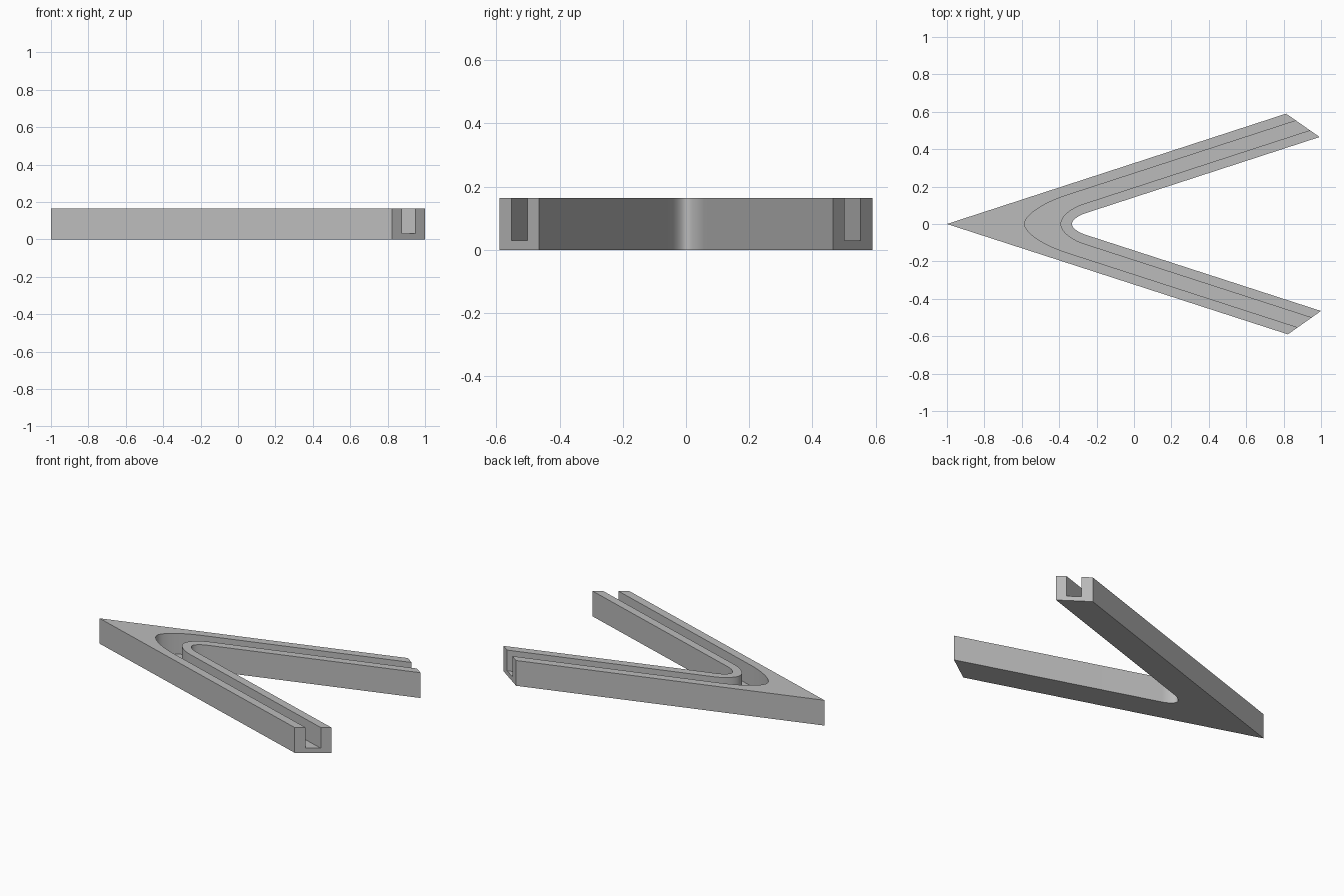
import bpy
import bmesh
from mathutils import Vector

cube = bpy.data.objects.get("Cube")
if cube:
    bpy.data.objects.remove(cube, do_unlink=True)

HEIGHT, FLOOR, STEPS = 0.165, 0.03, 14
OUTER_END, INNER_END = Vector((0.818, 0.59)), Vector((0.996, 0.465))
SLOPE = OUTER_END.y / (OUTER_END.x + 1)


def v_contour(t, apex=None, join=None):
    """V-shaped line ending a fraction t across the arm tip, with a rounded nose."""
    end = OUTER_END.lerp(INNER_END, t)
    if apex is None:
        half = [Vector((-1, 0)), end]
    else:
        on_line = lambda x: Vector((x, end.y + SLOPE * (x - end.x)))
        a, b, c = Vector((apex, 0)), on_line(apex), on_line(join)
        half = []
        for i in range(STEPS + 1):
            s = i / STEPS
            w0, w1, w2 = (1 - s) ** 2, 1.5 * s * (1 - s), s * s
            half.append((a * w0 + b * w1 + c * w2) / (w0 + w1 + w2))
        half.append(end)
    lower = [Vector((p.x, -p.y)) for p in reversed(half[1:])]
    # the two arms differ very slightly in length
    return [Vector((p.x - 0.008 * p.y, p.y)) for p in lower + half]


outer = v_contour(0)
groove_outer = v_contour(0.3, -0.585, -0.36)
groove_inner = v_contour(0.71, -0.393, -0.27)
inner = v_contour(1, -0.332, -0.26)

bm = bmesh.new()


def row(points, z):
    return [bm.verts.new((p.x, p.y, z)) for p in points]


def band(a, b):
    """Flat face between two contours."""
    bm.faces.new(a + b[::-1])


def wall(low, high):
    for i in range(len(low) - 1):
        bm.faces.new((low[i], low[i + 1], high[i + 1], high[i]))


# Contours at the bottom, groove floor and top
ob, ot = row(outer, 0), row(outer, HEIGHT)
gf, gt = row(groove_outer, FLOOR), row(groove_outer, HEIGHT)
hf, ht = row(groove_inner, FLOOR), row(groove_inner, HEIGHT)
ib, it = row(inner, 0), row(inner, HEIGHT)

# Bottom, rims and groove floor
for a, b in ((ob, ib), (ot, gt), (gf, hf), (ht, it)):
    band(a, b)
# Upright sides
for low, high in ((ob, ot), (gf, gt), (hf, ht), (ib, it)):
    wall(low, high)
# U-shaped arm ends
for k in (0, -1):
    bm.faces.new([r[k] for r in (ob, ot, gt, gf, hf, ht, it, ib)])

bmesh.ops.recalc_face_normals(bm, faces=bm.faces)
bmesh.ops.triangulate(bm, faces=[f for f in bm.faces if len(f.verts) > 4])
mesh = bpy.data.meshes.new("grooved_v_bracket")
bm.to_mesh(mesh)
bm.free()

bracket = bpy.data.objects.new("grooved_v_bracket", mesh)
bpy.context.collection.objects.link(bracket)

# Plain grey finish
grey = bpy.data.materials.new("plain_grey")
grey.use_nodes = True
colour = (0.5, 0.5, 0.5, 1)
grey.diffuse_color = colour
grey.node_tree.nodes["Principled BSDF"].inputs["Base Color"].default_value = colour
mesh.materials.append(grey)

bpy.context.view_layer.objects.active = bracket
bracket.select_set(True)
bpy.ops.object.shade_smooth_by_angle(angle=0.5)
